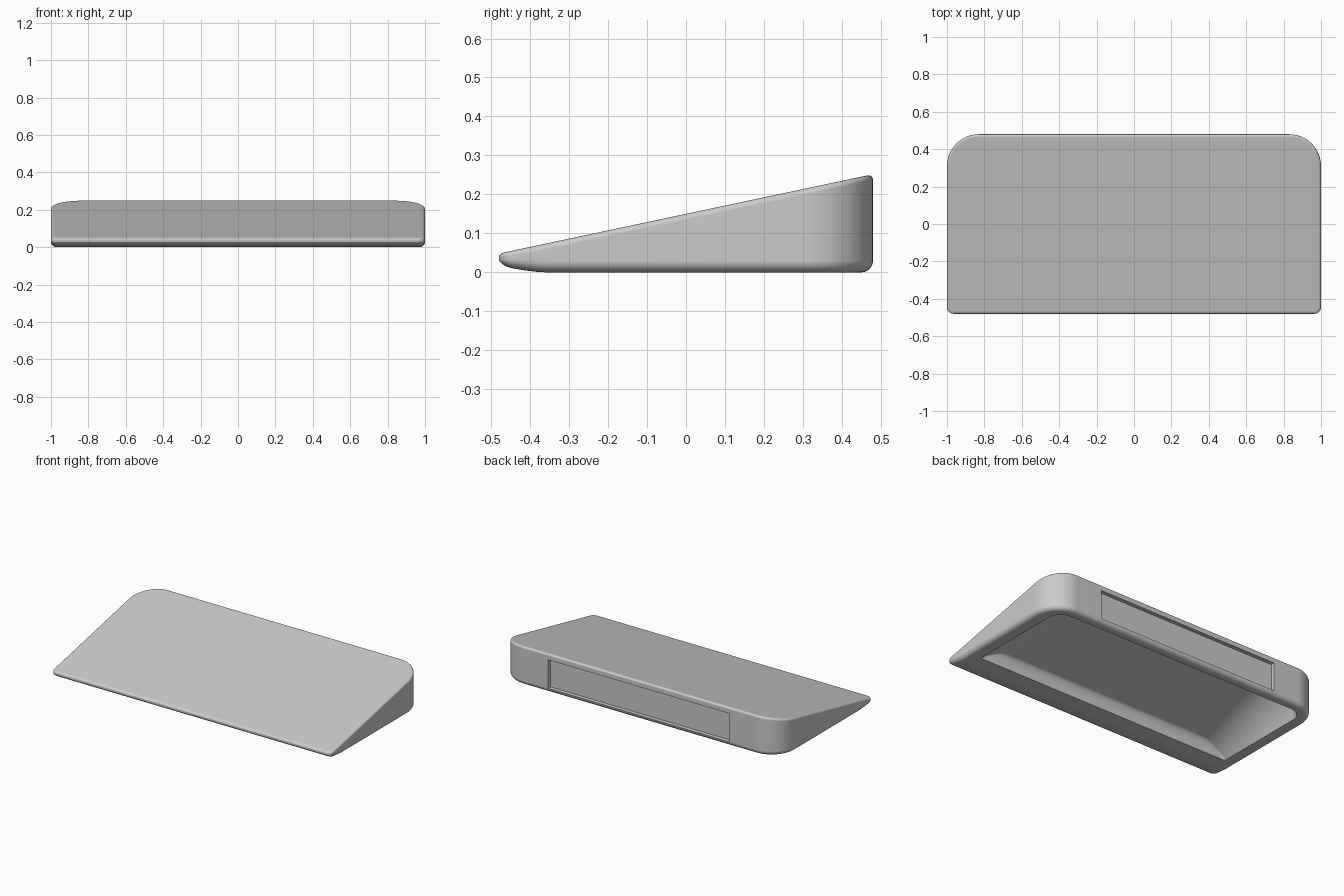
import bpy, bmesh, math

if "Cube" in bpy.data.objects:
    bpy.data.objects.remove(bpy.data.objects["Cube"])


def half_outline(hx, y0, y1, rf, rb, inset, extra=()):
    """Right half of a rounded rectangle, front to back; inset = side, front, back."""
    sx, sf, sb = inset
    hx, y0, y1 = hx - sx, y0 + sf, y1 - sb
    rf, rb = max(rf - sf, 0.006), max(rb - sb, 0.006)
    pts = []
    for i in range(7):
        a = -math.pi / 2 + i * math.pi / 12
        pts.append((hx - rf + rf * math.cos(a), y0 + rf + rf * math.sin(a)))
    pts += [(hx, y) for y in extra]
    for i in range(13):
        a = i * math.pi / 24
        pts.append((hx - rb + rb * math.cos(a), y1 - rb + rb * math.sin(a)))
    return pts


def loft(name, shape, rings, extra=()):
    """Stack inset outlines; each ring is (insets, z by y, width factor by y)."""
    bm = bmesh.new()
    loops = []
    for inset, zf, wf in rings:
        half = [(x * wf(y), y) for x, y in half_outline(*shape, inset, extra)]
        full = half + [(-x, y) for x, y in reversed(half)]
        loops.append([bm.verts.new((x, y, zf(y))) for x, y in full])
    n = len(loops[0])
    for a, b in zip(loops, loops[1:]):
        for i in range(n):
            j = (i + 1) % n
            bm.faces.new((a[i], a[j], b[j], b[i]))
    for lp in (loops[0], loops[-1]):        # caps as strips across the width
        for i in range(n // 2 - 1):
            bm.faces.new((lp[i], lp[i + 1], lp[n - 2 - i], lp[n - 1 - i]))
    bmesh.ops.recalc_face_normals(bm, faces=bm.faces)
    me = bpy.data.meshes.new(name)
    bm.to_mesh(me)
    bm.free()
    ob = bpy.data.objects.new(name, me)
    bpy.context.collection.objects.link(ob)
    return ob


def one(y):
    return 1.0


def top(y):
    return 0.15 + 0.212 * y


def bottom(y):
    return 0.018 * (max(0, -0.36 - y) / 0.12) ** 1.6


def squeeze(y):
    """Shrinks the fillets where the wedge gets thin."""
    return min(1, (top(y) - bottom(y)) / 0.06)


# Wedge body with soft edges
RB, RT = 0.03, 0.015
rings = []
for k in range(6):
    a = k * math.pi / 10
    rings.append(((RB * (1 - math.sin(a)),) * 3,
                  lambda y, a=a: bottom(y) + RB * squeeze(y) * (1 - math.cos(a)), one))
for k in range(6):
    a = k * math.pi / 10
    rings.append(((RT * (1 - math.cos(a)),) * 3,
                  lambda y, a=a: top(y) - RT * squeeze(y) * (1 - math.sin(a)), one))
body = loft("wedge_body", (1.0, -0.48, 0.48, 0.035, 0.17), rings,
            (-0.43, -0.41, -0.385, -0.36, -0.25, 0.0, 0.2))

# Hollow underside: broad round coves at the sides, steep front and back walls
HX, COVE = 0.915, 0.25


def depth(y):
    return top(y) - 0.022


def cove(drop):
    """Distance from the cove's tangent line at a drop below the ceiling."""
    return math.sqrt(COVE ** 2 - (COVE - drop) ** 2)


rings = [((0, 0, 0), lambda y: -0.05, one)]
for k in range(11):
    s, c = math.sin(k * math.pi / 20), 1 - math.cos(k * math.pi / 20)
    rings.append(((0, 0.035 * c, 0.03 * c),
                  lambda y, s=s: s * depth(y),
                  lambda y, s=s: 1 - (cove(depth(y)) - cove(max(0, 1 - s) * depth(y))) / HX))
hollow = loft("hollow_cutter", (HX, -0.28, 0.42, 0.015, 0.09), rings,
              (-0.15, 0.0, 0.15))

# Shallow panel recess in the back
bpy.ops.mesh.primitive_cube_add(size=1, location=(0, 0.525, 0.12))
recess = bpy.context.object
recess.name = "recess_cutter"
recess.scale = (1.296, 0.14, 0.184)

for cutter in (hollow, recess):
    cutter.hide_render = True
    mod = body.modifiers.new("cut", 'BOOLEAN')
    mod.operation = 'DIFFERENCE'
    mod.solver = 'EXACT'
    mod.object = cutter
    bpy.context.view_layer.objects.active = body
    bpy.ops.object.modifier_apply(modifier=mod.name)
    bpy.data.objects.remove(cutter)

mat = bpy.data.materials.new("plain grey")
mat.diffuse_color = (0.6, 0.6, 0.6, 1)
mat.use_nodes = True
mat.node_tree.nodes["Principled BSDF"].inputs["Base Color"].default_value = mat.diffuse_color
body.data.materials.clear()
body.data.materials.append(mat)

bpy.ops.object.select_all(action='DESELECT')
body.select_set(True)
bpy.context.view_layer.objects.active = body
bpy.ops.object.shade_smooth_by_angle(angle=math.radians(35))
flat = body.modifiers.new("flat_panels", 'WEIGHTED_NORMAL')
flat.keep_sharp = True
